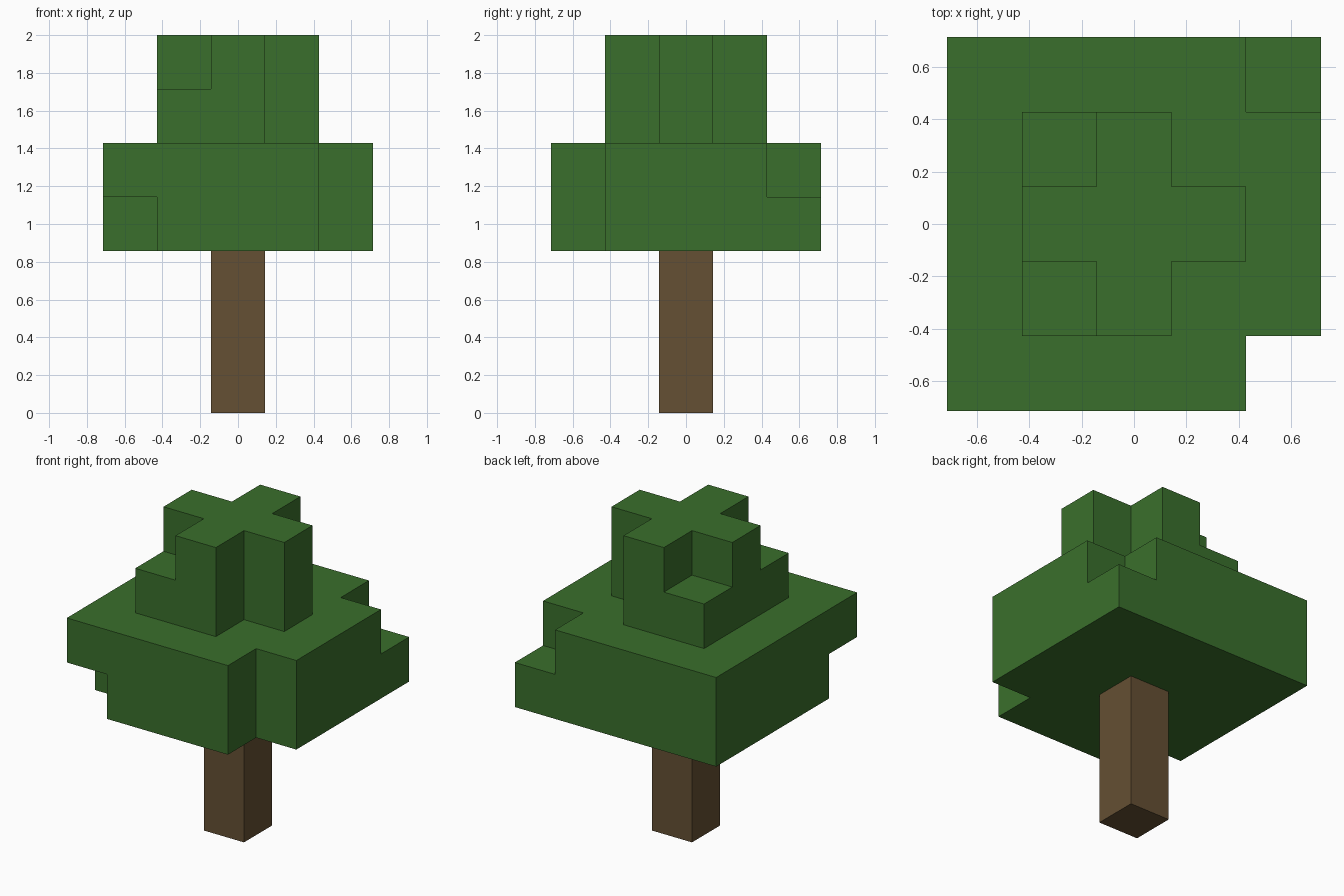
import bpy
import bmesh
from mathutils import Vector

cube = bpy.data.objects.get("Cube")
if cube:
    bpy.data.objects.remove(cube, do_unlink=True)

UNIT = 2 / 7  # edge of one block; the tree is seven blocks tall


def make_material(name, rgb):
    mat = bpy.data.materials.new(name)
    mat.use_nodes = True
    mat.diffuse_color = (*rgb, 1)
    mat.node_tree.nodes["Principled BSDF"].inputs["Base Color"].default_value = (*rgb, 1)
    return mat


def block_part(name, half, bottom, height, mat, missing=()):
    """Outer skin of a square stack of blocks, without the missing ones."""
    span = range(-half, half + 1)
    cells = {(x, y, z) for x in span for y in span
             for z in range(bottom, bottom + height)} - set(missing)
    bm = bmesh.new()
    for cell in cells:
        for axis in range(3):
            for sign in (-1, 1):
                normal = Vector((0, 0, 0))
                normal[axis] = sign
                if tuple(int(c + n) for c, n in zip(cell, normal)) in cells:
                    continue
                u = Vector((0, 0, 0))
                u[(axis + 1) % 3] = 0.5
                v = normal.cross(u)
                centre = Vector(cell) + Vector((0, 0, 0.5)) + normal / 2
                corners = (-u - v, u - v, u + v, v - u)
                bm.faces.new([bm.verts.new((centre + c) * UNIT) for c in corners])

    # Weld the blocks and merge their coplanar faces
    bmesh.ops.remove_doubles(bm, verts=bm.verts, dist=0.001)
    bmesh.ops.dissolve_limit(bm, angle_limit=0.01, verts=bm.verts, edges=bm.edges)
    bmesh.ops.recalc_face_normals(bm, faces=bm.faces)
    mesh = bpy.data.meshes.new(name)
    bm.to_mesh(mesh)
    bm.free()
    mesh.materials.append(mat)
    obj = bpy.data.objects.new(name, mesh)
    bpy.context.collection.objects.link(obj)
    return obj


bark = make_material("bark brown", (0.130, 0.080, 0.033))
leaf = make_material("leaf green", (0.042, 0.159, 0.025))

# Trunk
block_part("trunk", 0, 0, 3, bark)

# Wide lower foliage with three notched corners
block_part("lower_foliage", 2, 3, 2, leaf,
           [(2, -2, 3), (2, -2, 4), (-2, -2, 3), (2, 2, 4)])

# Narrow upper foliage, cross shaped at the top
block_part("upper_foliage", 1, 5, 2, leaf,
           [(1, -1, 5), (1, -1, 6), (1, 1, 5), (1, 1, 6),
            (-1, -1, 6), (-1, 1, 6)])
